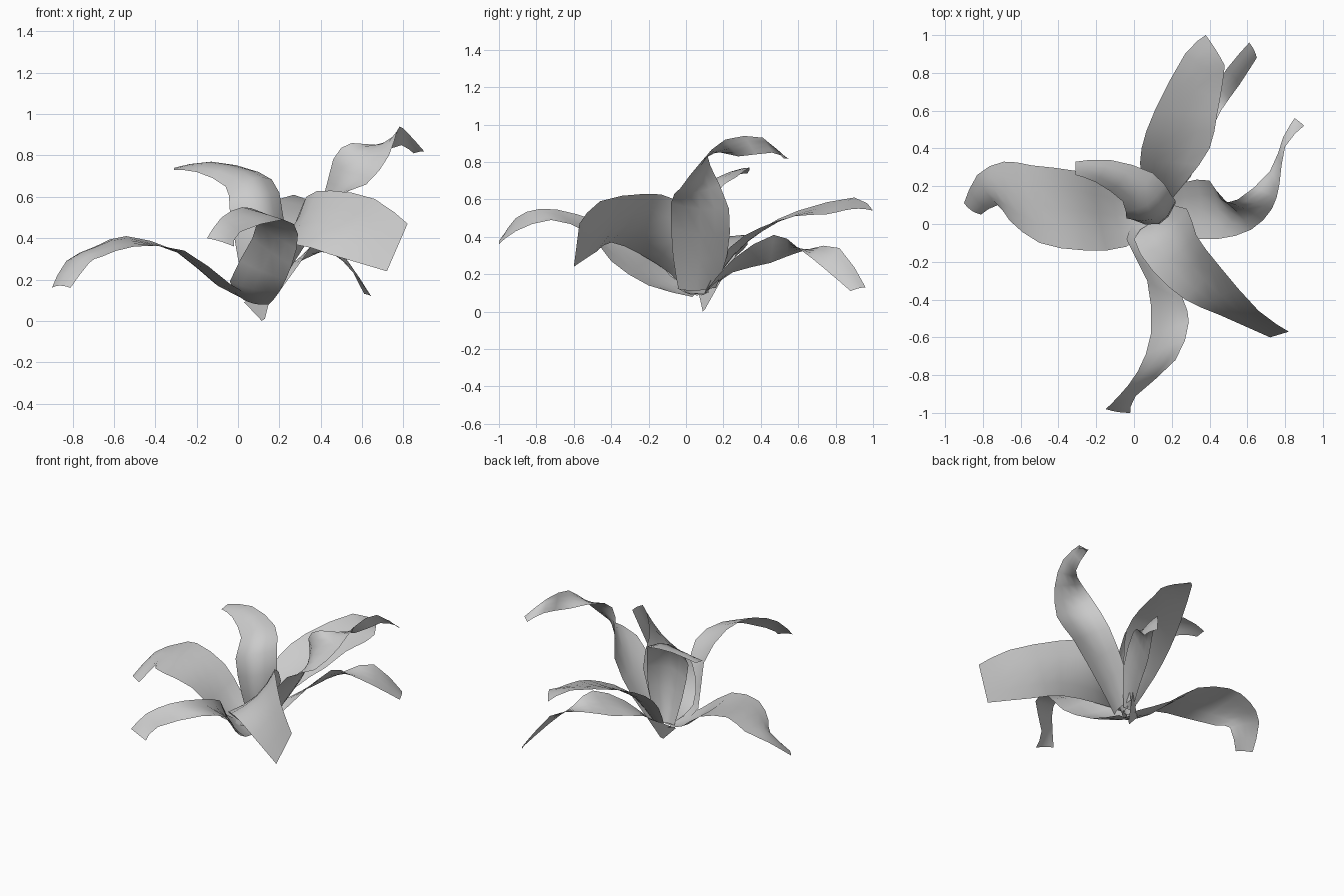
import bpy
import bmesh
import math
from mathutils import Vector

default_cube = bpy.data.objects.get("Cube")
if default_cube:
    bpy.data.objects.remove(default_cube, do_unlink=True)

# One pale grey material for the whole plant
leaf_grey = bpy.data.materials.new("pale_grey")
leaf_grey.use_nodes = True
COLOUR = (.6, .6, .6, 1)
leaf_grey.diffuse_color = COLOUR
leaf_grey.node_tree.nodes["Principled BSDF"].inputs["Base Color"].default_value = COLOUR

STEPS = 2       # rows between two edge points
COLUMNS = 4     # faces across a leaf


def smooth_path(points):
    """Pass a soft curve through the given edge points."""
    points = [Vector(p) for p in points]
    path = []
    for i in range(len(points) - 1):
        before = points[max(i - 1, 0)]
        start, end = points[i], points[i + 1]
        after = points[min(i + 2, len(points) - 1)]
        for step in range(STEPS):
            t = step / STEPS
            bend_in = (end - before) * .5
            bend_out = (after - start) * .5
            path.append(start * (2*t**3 - 3*t**2 + 1) + bend_in * (t**3 - 2*t**2 + t)
                        + end * (3*t**2 - 2*t**3) + bend_out * (t**3 - t**2))
    path.append(points[-1])
    return path


def add_leaf(name, left, right, cup_base, cup_tip):
    """Stretch a blade between two edges; positive cup arches it upward."""
    left, right = smooth_path(left), smooth_path(right)
    bm = bmesh.new()
    rows = []
    last = len(left) - 1
    for i, (a, b) in enumerate(zip(left, right)):
        ahead, behind = min(i + 1, last), max(i - 1, 0)
        along = left[ahead] + right[ahead] - left[behind] - right[behind]
        across = b - a
        normal = across.cross(along).normalized()
        t = i / last
        cup = (cup_base * (1 - t) + cup_tip * t) * across.length
        row = []
        for c in range(COLUMNS + 1):
            v = c / COLUMNS
            row.append(bm.verts.new(a + across * v + normal * cup * math.sin(math.pi * v)))
        rows.append(row)
    for low, high in zip(rows, rows[1:]):
        for c in range(COLUMNS):
            bm.faces.new((low[c], low[c + 1], high[c + 1], high[c]))
    mesh = bpy.data.meshes.new(name)
    bm.to_mesh(mesh)
    bm.free()
    mesh.materials.append(leaf_grey)
    for face in mesh.polygons:
        face.use_smooth = True
    bpy.context.collection.objects.link(bpy.data.objects.new(name, mesh))


# Broad drooping leaf on the -x side
add_leaf("right_leaf",
         [(.1, 0, .1), (-.04, -.12, .18), (-.26, -.14, .34), (-.5, -.1, .36),
          (-.66, .02, .31), (-.72, .1, .28), (-.81, .05, .16)],
         [(.08, .12, .1), (-.12, .22, .2), (-.3, .28, .34), (-.54, .31, .41),
          (-.69, .33, .36), (-.83, .26, .29), (-.9, .11, .16)], -.12, .14)

# Long leaf reaching to the front
add_leaf("front_leaf",
         [(.15, .03, .08), (.2, -.2, .14), (.26, -.4, .27), (.29, -.52, .42),
          (.22, -.72, .49), (.01, -.91, .43), (-.02, -1, .36)],
         [(.03, .05, .1), (-.04, -.08, .19), (.07, -.3, .4), (.09, -.58, .52),
          (.02, -.78, .55), (-.08, -.91, .5), (-.15, -.98, .4)], -.08, .05)

# Steeply tilted leaf between the front and +x
add_leaf("front_left_leaf",
         [(.15, .1, .1), (.28, .08, .45), (.33, -.06, .6), (.45, -.22, .63),
          (.66, -.46, .59), (.82, -.57, .47)],
         [(.08, 0, .1), (0, -.08, .2), (.1, -.25, .31), (.27, -.4, .37),
          (.45, -.48, .32), (.72, -.6, .24)], -.18, 0)

# Tall leaf that rises on +x, then twists and curls to the back
add_leaf("tall_left_leaf",
         [(.16, .16, .13), (.26, .22, .3), (.4, .23, .55), (.46, .13, .78),
          (.55, .13, .86), (.72, .28, .83), (.79, .46, .85), (.85, .56, .81)],
         [(.13, -.04, .12), (.22, -.07, .3), (.44, -.08, .58), (.62, -.03, .66),
          (.73, .08, .8), (.77, .21, .92), (.8, .41, .93), (.9, .52, .82)], -.15, .05)

# Upper and lower leaves reaching to the back
add_leaf("back_upper_leaf",
         [(.1, .1, .1), (.04, .25, .3), (.04, .4, .44), (.11, .6, .54),
          (.27, .9, .61), (.38, 1, .54)],
         [(.17, .1, .1), (.28, .23, .34), (.4, .4, .45), (.44, .58, .51),
          (.47, .75, .52), (.48, .84, .54)], -.12, .06)
add_leaf("back_lower_leaf",
         [(.1, .1, .1), (.16, .25, .21), (.26, .45, .26), (.38, .64, .33),
          (.49, .82, .34), (.61, .96, .13)],
         [(.17, .1, .1), (.3, .25, .28), (.4, .47, .41), (.46, .6, .34),
          (.56, .74, .23), (.65, .88, .11)], -.08, .08)

# Upright centre leaf that folds over toward -x
add_leaf("centre_leaf",
         [(.05, .06, .1), (0, .04, .3), (-.04, .03, .54), (-.06, .12, .65),
          (-.2, .22, .72), (-.31, .26, .73)],
         [(.15, .12, .1), (.22, .11, .35), (.2, .15, .62), (.1, .27, .72),
          (-.13, .34, .77), (-.31, .33, .74)], .42, .02)

# Small pointed scrap below the point where the leaves meet
add_leaf("base_leaf", [(.03, .07, .09), (.115, .09, 0)],
         [(.17, .19, .17), (.13, .1, .01)], 0, 0)
